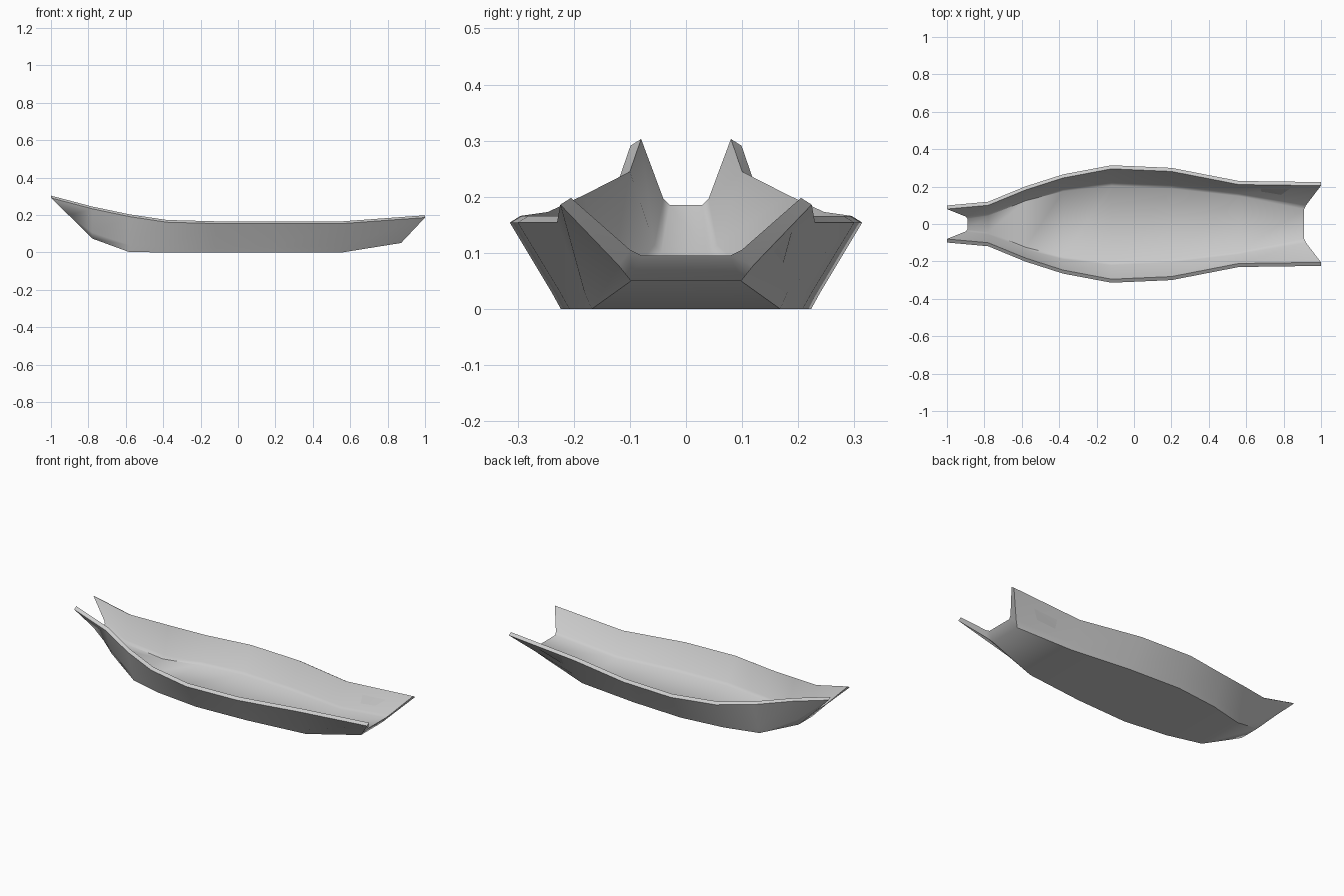
import bpy, bmesh

if "Cube" in bpy.data.objects:
    bpy.data.objects.remove(bpy.data.objects["Cube"])

# Stations along the hull, inner skin: rim x, rim y, rim z, floor x, floor y, floor z
STATIONS = [
    (-1.00, .080, .303, -.89, .035, .185),
    (-.78, .100, .245, -.78, .050, .100),
    (-.58, .182, .203, -.58, .130, .027),
    (-.38, .246, .173, -.38, .180, .025),
    (-.12, .295, .166, -.12, .210, .025),
    (.20, .281, .166, .20, .195, .025),
    (.56, .211, .166, .56, .155, .025),
    (1.00, .205, .198, .91, .085, .095),
]
# Outer skin floor ends, where the plank is cut along the raked ends
OUTER_FLOOR = {0: (-.880, .174), 7: (.872, .050)}


def skin_points(i, outer):
    """Half section from rim to centre line, then mirrored to the other side."""
    rx, ry, rz, fx, fy, fz = STATIONS[i]
    if outer:
        ry, rz, fy = ry + .019, rz - .012, fy + .019
        fx, fz = OUTER_FLOOR.get(i, (fx, max(fz - .026, 0)))
    t, ty = (.2, .13) if outer else (.1, .12)
    chine = (fx + (rx - fx) * t, fy + (ry - fy) * ty, fz + (rz - fz) * t)
    half = [(rx, ry, rz), chine, (fx, fy - .006, fz)]
    return half + [(x, -y, z) for x, y, z in reversed(half)]


# Closed section rings: outer skin one way round, inner skin back
bm = bmesh.new()
rings = []
for i in range(len(STATIONS)):
    loop = skin_points(i, True) + skin_points(i, False)[::-1]
    rings.append([bm.verts.new(p) for p in loop])

# Hull skins and rim strips
n = len(rings[0])
for a, b in zip(rings, rings[1:]):
    for j in range(n):
        k = (j + 1) % n
        bm.faces.new((a[j], a[k], b[k], b[j]))

# Thickness faces at the open bow and stern
for ring in (rings[0], rings[-1]):
    for j in range(n // 2 - 1):
        bm.faces.new((ring[j], ring[j + 1], ring[n - 2 - j], ring[n - 1 - j]))

bmesh.ops.recalc_face_normals(bm, faces=bm.faces)
mesh = bpy.data.meshes.new("boat_hull")
bm.to_mesh(mesh)
bm.free()
hull = bpy.data.objects.new("boat_hull", mesh)
bpy.context.collection.objects.link(hull)

# Smooth planking with crisp rims
bpy.context.view_layer.objects.active = hull
hull.select_set(True)
bpy.ops.object.shade_smooth_by_angle(angle=0.8)
